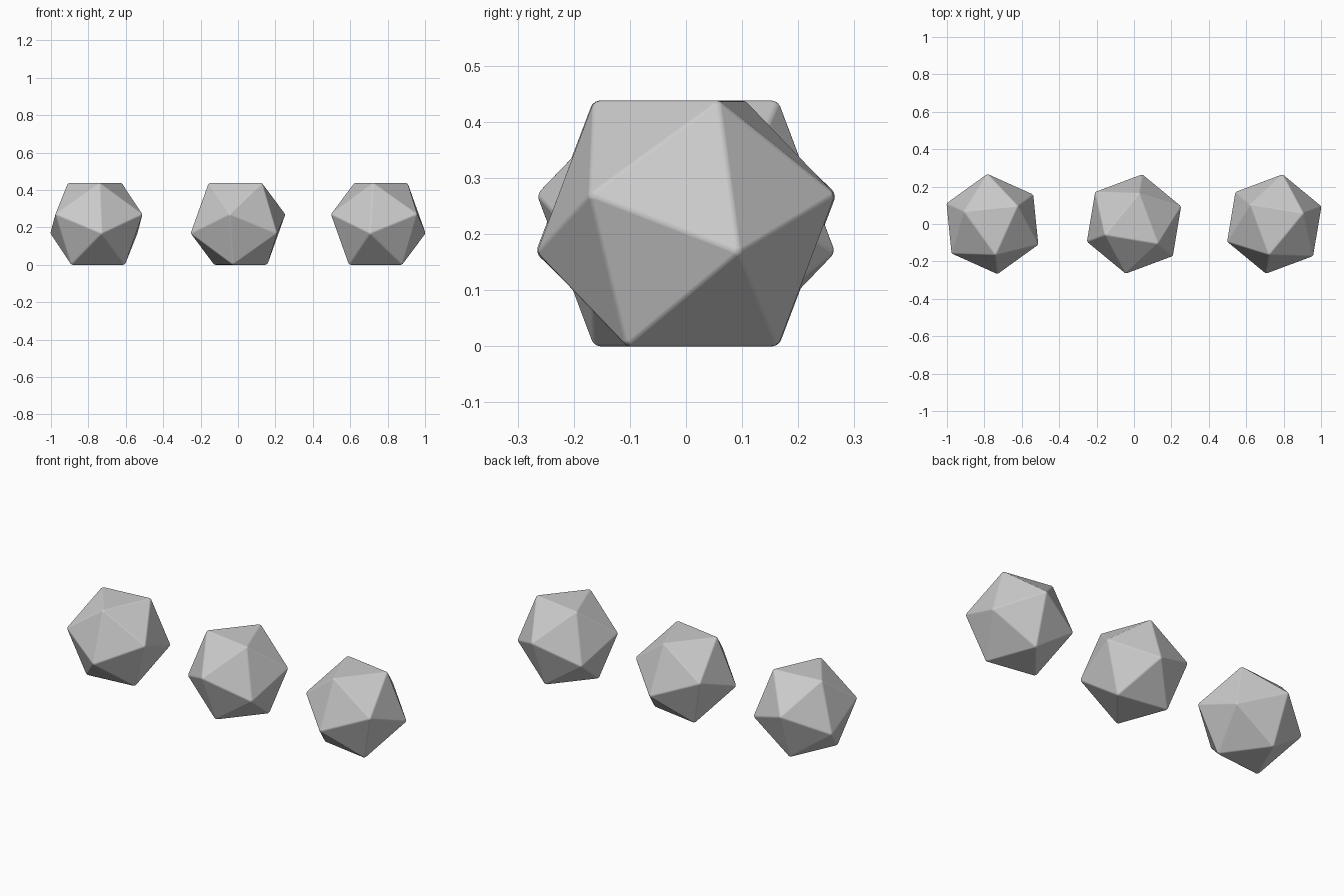
import bpy, bmesh, math
from mathutils import Matrix, Vector

if "Cube" in bpy.data.objects:
    bpy.data.objects.remove(bpy.data.objects["Cube"])

INRADIUS = 0.219
CIRCUMRADIUS = INRADIUS / 0.79465


def twenty_sided_die(name, x, angle):
    """Icosahedron resting on a face; one top-face corner points along angle (degrees)."""
    bm = bmesh.new()
    bmesh.ops.create_icosphere(bm, subdivisions=1, radius=CIRCUMRADIUS)
    bm.faces.ensure_lookup_table()
    face = bm.faces[0]
    face.normal_update()

    # Turn one face to the top, then spin it to the wanted heading
    tilt = face.normal.rotation_difference(Vector((0, 0, 1))).to_matrix()
    bmesh.ops.rotate(bm, cent=(0, 0, 0), matrix=tilt, verts=bm.verts)
    corner = face.verts[0].co
    spin = math.radians(angle) - math.atan2(corner.y, corner.x)
    bmesh.ops.rotate(bm, cent=(0, 0, 0), matrix=Matrix.Rotation(spin, 3, 'Z'), verts=bm.verts)

    mesh = bpy.data.meshes.new(name)
    bm.to_mesh(mesh)
    bm.free()
    mesh.shade_smooth()
    die = bpy.data.objects.new(name, mesh)
    die.location = (x, 0, INRADIUS)
    bpy.context.collection.objects.link(die)

    # Slightly rounded edges
    bevel = die.modifiers.new("rounded_edges", 'BEVEL')
    bevel.width = 0.006
    bevel.segments = 3
    bevel.limit_method = 'NONE'
    bevel.harden_normals = True
    return die


twenty_sided_die("left_die", -0.757, 35.8)
twenty_sided_die("middle_die", 0.0, 80.5)
twenty_sided_die("right_die", 0.75, 20.5)
